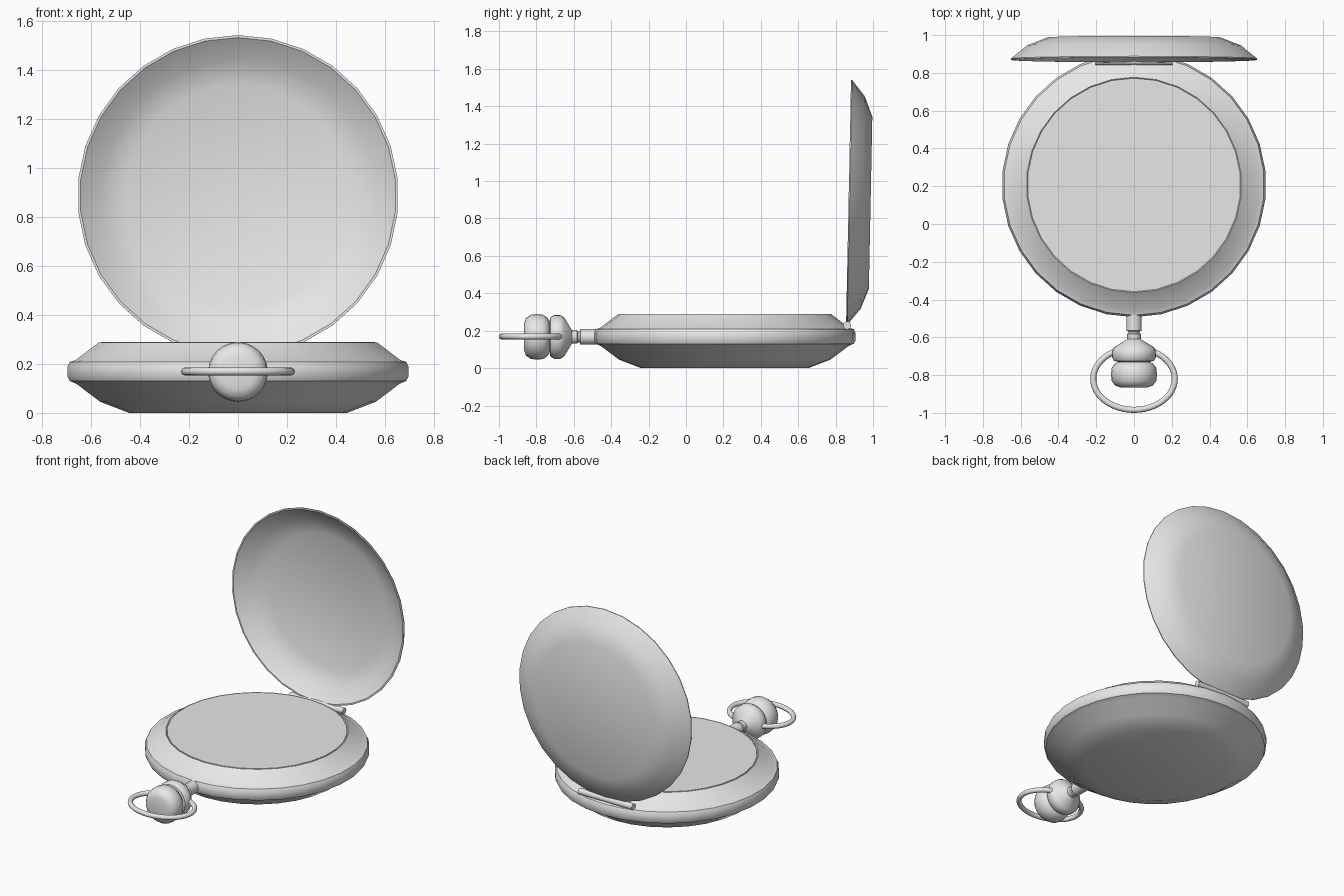
import bpy, bmesh, math
from mathutils import Vector

if "Cube" in bpy.data.objects:
    bpy.data.objects.remove(bpy.data.objects["Cube"], do_unlink=True)

metal = bpy.data.materials.new("plain grey metal")
metal.use_nodes = True
metal.diffuse_color = (0.8, 0.8, 0.8, 1)
metal.node_tree.nodes["Principled BSDF"].inputs["Base Color"].default_value = (0.8, 0.8, 0.8, 1)


def finish(name, bm, location, rotation, angle=33):
    bmesh.ops.remove_doubles(bm, verts=bm.verts, dist=0.0005)
    bmesh.ops.recalc_face_normals(bm, faces=bm.faces)
    mesh = bpy.data.meshes.new(name)
    bm.to_mesh(mesh)
    bm.free()
    mesh.materials.append(metal)
    obj = bpy.data.objects.new(name, mesh)
    bpy.context.collection.objects.link(obj)
    obj.location = location
    obj.rotation_euler = rotation
    bpy.ops.object.select_all(action="DESELECT")
    obj.select_set(True)
    bpy.context.view_layer.objects.active = obj
    bpy.ops.object.shade_smooth_by_angle(angle=math.radians(angle))
    return obj


def lathe(name, profile, location, rotation=(0, 0, 0), steps=30, angle=33):
    """Revolve (radius, height) points about local z."""
    bm = bmesh.new()
    verts = [bm.verts.new((0, r, z)) for r, z in profile]
    edges = [bm.edges.new(pair) for pair in zip(verts, verts[1:])]
    bmesh.ops.spin(bm, geom=verts + edges, axis=(0, 0, 1), cent=(0, 0, 0),
                   angle=math.tau, steps=steps, use_merge=False)
    return finish(name, bm, location, rotation, angle)


CENTRE_Y = 0.207
AXIS_Z = 0.167
FORWARD = (math.pi / 2, 0, 0)

# Case: domed back, rounded rim and sloping bezel
lathe("case", [(0, 0), (0.447, 0), (0.565, 0.045), (0.662, 0.118), (0.69, 0.13),
               (0.7, 0.15), (0.7, 0.187), (0.69, 0.208), (0.665, 0.216),
               (0.57, 0.288), (0.565, 0.284), (0, 0.284)], (0, CENTRE_Y, 0))

# Dial cover, flush with the bezel
lathe("dial_cover", [(0, 0.28), (0.562, 0.28), (0.562, 0.289), (0, 0.289)],
      (0, CENTRE_Y, 0))

# Open lid: thin dished shell, leaning slightly back
lathe("lid", [(0, 0.118), (0.46, 0.118), (0.568, 0.076), (0.655, 0.006), (0.655, 0),
              (0.645, 0), (0.56, 0.066), (0.455, 0.108), (0, 0.108)],
      (0, 0.869, 0.886), (-math.pi / 2 - math.radians(1.15), 0, 0))

# Hinge pin
lathe("hinge_pin", [(0, -0.205), (0.021, -0.205), (0.021, 0.205), (0, 0.205)],
      (0, 0.862, 0.228), (0, math.pi / 2, 0), 16)

# Neck, stem and flared collar
lathe("stem", [(0, 0.44), (0.041, 0.44), (0.041, 0.565), (0.03, 0.568), (0.03, 0.578),
               (0.036, 0.582), (0.036, 0.61), (0.105, 0.652), (0.117, 0.672),
               (0.117, 0.705), (0.105, 0.725), (0.07, 0.733), (0, 0.733)],
      (0, 0, AXIS_Z), FORWARD, 24, 40)

# Rounded winding knob
lathe("winding_knob", [(0, 0.727), (0.07, 0.727), (0.1, 0.738), (0.118, 0.762),
                       (0.122, 0.796), (0.118, 0.83), (0.1, 0.856), (0.07, 0.866),
                       (0, 0.866)], (0, 0, AXIS_Z), FORWARD, 24, 40)

# Oval carrying ring
bm = bmesh.new()
A, B, TUBE, AROUND, SIDES = 0.216, 0.164, 0.016, 48, 12
loops = []
for i in range(AROUND):
    t = math.tau * i / AROUND
    point = Vector((A * math.cos(t), B * math.sin(t), 0))
    out = Vector((B * math.cos(t), A * math.sin(t), 0)).normalized()
    loops.append([bm.verts.new(point + TUBE * (math.cos(s) * out + Vector((0, 0, math.sin(s)))))
                  for s in (math.tau * j / SIDES for j in range(SIDES))])
for i in range(AROUND):
    a, b = loops[i], loops[(i + 1) % AROUND]
    for j in range(SIDES):
        k = (j + 1) % SIDES
        bm.faces.new((a[j], b[j], b[k], a[k]))
finish("carrying_ring", bm, (0, -0.82, AXIS_Z + 0.002), (0, 0, 0), 40)
